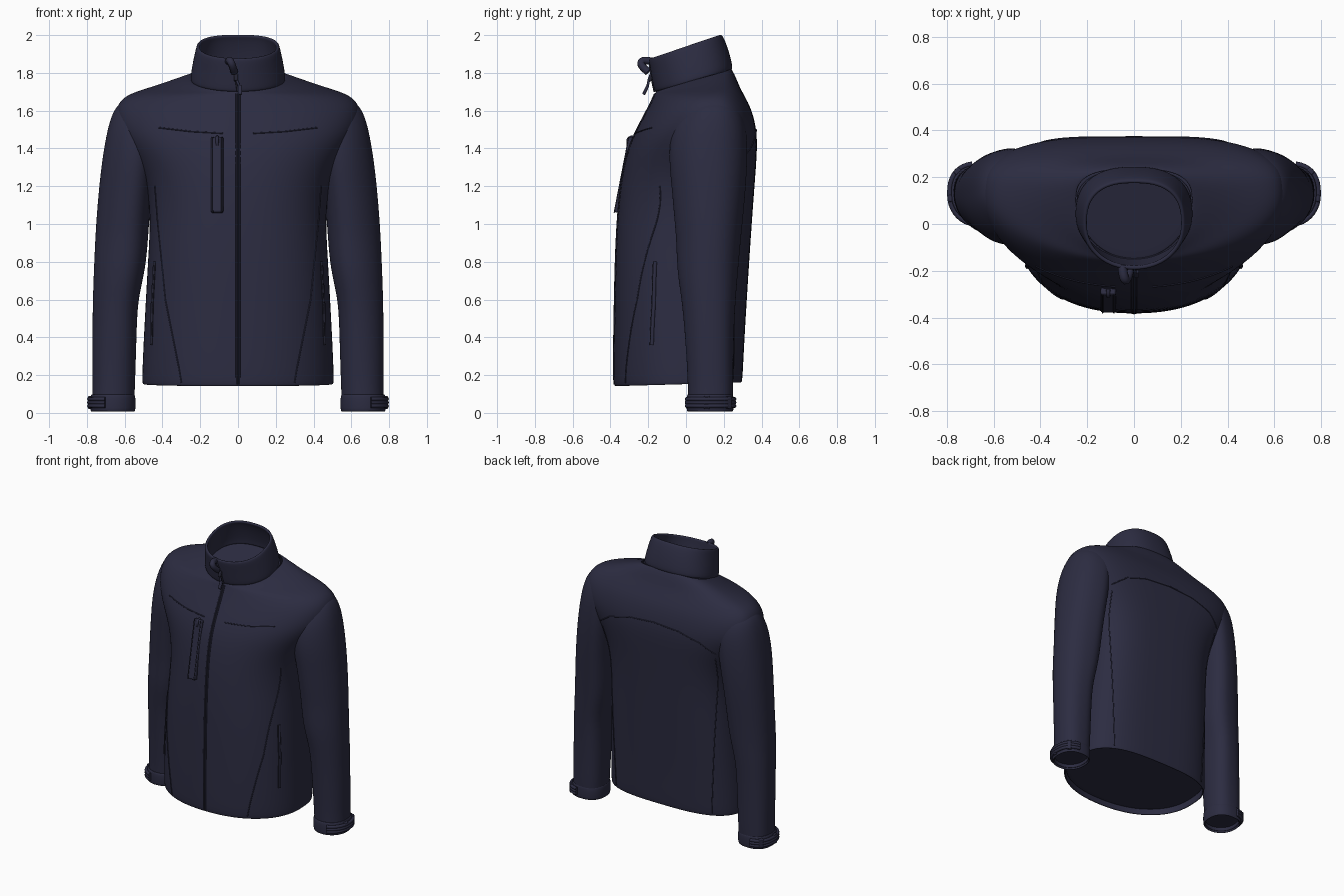
import bpy, bmesh, math
from mathutils import Vector
from mathutils.bvhtree import BVHTree

if "Cube" in bpy.data.objects:
    bpy.data.objects.remove(bpy.data.objects["Cube"])


def material(name, colour):
    mat = bpy.data.materials.new(name)
    mat.use_nodes = True
    mat.diffuse_color = colour
    mat.node_tree.nodes["Principled BSDF"].inputs["Base Color"].default_value = colour
    return mat


NAVY = material("navy fabric", (0.025, 0.025, 0.053, 1))
TRIM = material("dark zip trim", (0.016, 0.016, 0.03, 1))


def ring(z, x0, x1, front, side, back, power, tilt, square=.4):
    """Rounded horizontal section, a little squarer at the back."""
    points, count = [], 40
    for i in range(count):
        a = math.tau * i / count
        c, s = math.cos(a), math.sin(a)
        depth = back - side if s > 0 else side - front
        bend = 2 / (power + square if s > 0 else power)
        x = (x0 + x1) / 2 + (x1 - x0) / 2 * math.copysign(abs(c) ** bend, c)
        y = side + depth * math.copysign(abs(s) ** bend, s)
        points.append((x, y, z + tilt * (y - side)))
    return points


def finish(obj, mat):
    obj.data.materials.append(mat)
    bpy.context.view_layer.objects.active = obj
    for other in bpy.context.selected_objects:
        other.select_set(False)
    obj.select_set(True)
    bpy.ops.object.shade_smooth_by_angle(angle=math.radians(50))
    return obj


def loft(name, rings, thickness, cap=False):
    """Skin a stack of sections into a cloth shell."""
    bm = bmesh.new()
    loops = [[bm.verts.new(p) for p in r] for r in rings]
    for low, high in zip(loops, loops[1:]):
        for i in range(len(low)):
            j = (i + 1) % len(low)
            bm.faces.new((low[i], low[j], high[j], high[i]))
    if cap:
        bm.faces.new(loops[-1])
    bmesh.ops.recalc_face_normals(bm, faces=bm.faces)
    mesh = bpy.data.meshes.new(name)
    bm.to_mesh(mesh)
    bm.free()
    obj = bpy.data.objects.new(name, mesh)
    bpy.context.collection.objects.link(obj)
    finish(obj, NAVY)
    shell = obj.modifiers.new("cloth thickness", "SOLIDIFY")
    shell.thickness, shell.offset = thickness, -1
    smooth = obj.modifiers.new("soften", "SUBSURF")
    smooth.levels = smooth.render_levels = 2
    return obj


def lining(name, rim):
    """Close an opening with a sheet of cloth set just inside it."""
    rim = [Vector(p) for p in rim]
    centre = sum(rim, Vector()) / len(rim)
    loft(name, [[centre.lerp(p, f) for p in rim] for f in (1, .6, .2)], .004, cap=True)


def tube(name, points, radius, mat=NAVY, smooth=False):
    curve = bpy.data.curves.new(name, "CURVE")
    curve.dimensions = "3D"
    curve.bevel_depth, curve.bevel_resolution = radius, 2
    curve.use_fill_caps = True
    line = curve.splines.new("NURBS" if smooth else "POLY")
    line.points.add(len(points) - 1)
    for target, p in zip(line.points, points):
        target.co = (*p, 1)
    if smooth:
        line.use_endpoint_u, line.order_u = True, 3
    curve.materials.append(mat)
    obj = bpy.data.objects.new(name, curve)
    bpy.context.collection.objects.link(obj)


def box(name, centre, size, mat=NAVY, rot=(0, 0, 0), bevel=0.005):
    bpy.ops.mesh.primitive_cube_add(size=1, location=centre, rotation=rot)
    obj = bpy.context.object
    obj.name, obj.scale = name, size
    bpy.ops.object.transform_apply(location=False, rotation=False, scale=True)
    mod = obj.modifiers.new("rounded", "BEVEL")
    mod.width, mod.segments = bevel, 2
    finish(obj, mat)


# Torso and shoulders: height, half width, front, side, back, roundness, tilt
torso_rows = [
    (.15, .505, -.377, 0, .295, 2.2, .03), (.17, .51, -.385, 0, .3, 2.2, .03),
    (.4, .5, -.382, 0, .31, 2.3, 0), (.8, .478, -.375, .02, .335, 2.4, 0),
    (1.05, .462, -.363, .05, .352, 2.3, 0), (1.25, .49, -.342, .08, .367, 2.3, 0),
    (1.4, .585, -.308, .11, .378, 2.3, 0), (1.5, .645, -.262, .13, .374, 2.3, 0),
    (1.6, .652, -.208, .13, .35, 2.2, 0), (1.66, .622, -.178, .13, .32, 2, 0),
    (1.695, .56, -.168, .13, .297, 1.9, .04), (1.72, .47, -.165, .12, .28, 1.8, .1),
    (1.752, .36, -.16, .11, .262, 1.8, .2), (1.785, .245, -.157, .1, .24, 2, .28),
]
torso = loft("torso", [ring(z, -w, w, *rest, square=.8) for z, w, *rest in torso_rows], .012)
lining("hem_lining", ring(.195, -.5, .5, -.376, 0, .294, 2.2, .03, square=.8))
lining("neck_lining", ring(1.778, -.25, .25, -.155, .1, .238, 2, .28))

# Standing collar, tilted down to the front
collar_rows = [
    (1.755, .25, -.165, .04, .245, 2, .28), (1.78, .252, -.172, .04, .247, 2, .28),
    (1.86, .238, -.185, .02, .225, 2, .32), (1.925, .223, -.196, 0, .198, 2.1, .34),
    (1.944, .216, -.196, 0, .184, 2.1, .34),
]
loft("collar", [ring(z, -w, w, *rest) for z, w, *rest in collar_rows], .018)

# Sleeves: height, inner x, outer x, front, back
sleeve_rows = [
    (.015, .55, .775, .01, .245), (.1, .547, .77, .012, .25), (.3, .54, .772, .003, .25),
    (.5, .535, .77, -.012, .255), (.62, .525, .768, -.025, .262), (.76, .49, .763, -.046, .272),
    (.92, .476, .756, -.048, .285), (1.05, .468, .748, -.06, .297), (1.2, .45, .735, -.072, .31),
    (1.35, .43, .718, -.088, .318), (1.5, .42, .692, -.075, .315), (1.59, .4, .664, -.03, .295),
    (1.64, .4, .63, .01, .265), (1.665, .42, .56, .06, .21),
]
cloth = [torso]
for side, label in ((1, "left"), (-1, "right")):
    def section(z, x0, x1, front, back, grow=0):
        """Sleeve section, shallower towards the outside higher up the arm."""
        ends = sorted((side * (x0 - grow), side * (x1 + grow)))
        middle, taper = (front + back) / 2, .2 * min(1, z)
        outline = ring(z, *ends, front - grow, middle, back + grow, 2.1, 0)
        return [(x, middle + (y - middle) * (1 - taper * (2 * side * x - x0 - x1) / (x1 - x0)), h)
                for x, y, h in outline]

    cloth.append(loft(label + "_sleeve", [section(*r) for r in sleeve_rows], .01, cap=True))

    # Cuff band with a fastening tab wrapped round the outside
    wrist = sleeve_rows[0][1:]
    loft(label + "_cuff", [section(z, *wrist, g) for z, g in
                           ((.006, 0), (.01, .008), (.09, .008), (.1, 0))], .012)
    lining(label + "_cuff_lining", section(.045, *wrist, -.004))
    strap = [Vector(p) for p in section(.055, *wrist, .013)]
    strap = [p for p in strap if side * p.x > .69]
    strap.sort(key=lambda p: p.y)
    for shift in (-.018, 0, .018):
        tube(label + "_cuff_tab", [p + Vector((0, 0, shift)) for p in strap], .011)
    box(label + "_cuff_buckle", (side * .784, .11, .055), (.018, .03, .07))
    box(label + "_cuff_tab_end", (side * .75, .222, .055), (.035, .03, .065),
        rot=(0, 0, side * .7))

# Surface lookup so that stitching and zips follow the cloth
bpy.context.view_layer.update()
graph = bpy.context.evaluated_depsgraph_get()
surfaces = [BVHTree.FromObject(part, graph) for part in cloth]


def drape(path, facing, steps=12, lift=0):
    """Project an (x, z) path on to the front (-1) or back (1)."""
    points = []
    for (xa, za), (xb, zb) in zip(path, path[1:]):
        for i in range(steps + 1):
            t = i / steps
            start = Vector((xa + (xb - xa) * t, 2 * facing, za + (zb - za) * t))
            hits = [tree.ray_cast(start, Vector((0, -facing, 0)))[0] for tree in surfaces]
            hits = [h for h in hits if h]
            if hits:
                best = max(hits, key=lambda h: h.y * facing)
                points.append(best + Vector((0, facing * lift, 0)))
    return points


def mirrored(path, side):
    return [(side * x, z) for x, z in path]


# Stitched panel seams
for side, label in ((1, "left"), (-1, "right")):
    seams = {
        "front_panel_seam": ([(.44, 1.2), (.425, 1), (.385, .6), (.315, .25), (.3, .16)], -1),
        "front_yoke_seam": ([(.08, 1.48), (.25, 1.49), (.42, 1.51)], -1),
        "back_panel_seam": ([(.45, 1.33), (.42, 1), (.4, .6), (.38, .18)], 1),
        "back_yoke_seam": ([(0, 1.5), (.2, 1.485), (.36, 1.44), (.46, 1.37)], 1),
    }
    for name, (path, facing) in seams.items():
        tube(label + "_" + name, drape(mirrored(path, side), facing, lift=.001), .0035)

    # Hand pocket with a welt and zip
    pocket = mirrored([(.44, .8), (.452, .58), (.457, .36)], side)
    tube(label + "_hand_pocket_welt", drape(pocket, -1), .01)
    tube(label + "_hand_pocket_zip", drape(pocket, -1, lift=.008), .005, TRIM)

# Centre zip with a thin placket edge on either side
zip_path = [(0, .15), (0, 1), (0, 1.69)]
tube("centre_zip", drape(zip_path, -1, 20), .005, TRIM)
for x in (-.008, .008):
    tube("zip_placket", drape([(x, z) for _, z in zip_path], -1, 20), .004)
tube("collar_zip", [(0, -.165, 1.7), (-.008, -.178, 1.76), (-.025, -.19, 1.83), (-.045, -.192, 1.87)],
     .007, TRIM, smooth=True)

# Folded tab at the top of the collar opening, and the zip pull
tube("collar_tab", [(-.05, -.18, 1.86), (-.045, -.23, 1.872), (-.03, -.245, 1.84), (-.02, -.2, 1.805)],
     .02, smooth=True)
box("zip_slider", (-.01, -.188, 1.775), (.022, .022, .04), TRIM, rot=(-.4, 0, 0))
tube("zip_pull_cord", [(-.01, -.195, 1.77), (0, -.2, 1.745), (.008, -.205, 1.725)], .007)
box("zip_pull", (.01, -.213, 1.71), (.022, .016, .055), rot=(-.45, 0, 0))

# Raised chest pocket on the right with its own zip
edge = drape([(-.11, 1.06), (-.11, 1.46)], -1, 1)
span = edge[-1] - edge[0]
lean = math.atan2(-span.y, span.z)
box("chest_pocket_welt", (edge[0] + edge[-1]) / 2 - Vector((0, .012, 0)),
    (.065, .032, span.length), rot=(lean, 0, 0), bevel=.008)
middle = Vector((0, -.028, 0))
for offset in (-.024, .024):
    shift = middle + Vector((offset, 0, 0))
    tube("chest_pocket_stitch", [edge[0] + shift, edge[-1] + shift], .003, TRIM)
tube("chest_zip_pull", [edge[-1] + Vector(v) for v in
     ((0, -.005, 0), (0, -.03, 0), (0, -.035, -.04), (0, -.02, -.06))], .009, smooth=True)
